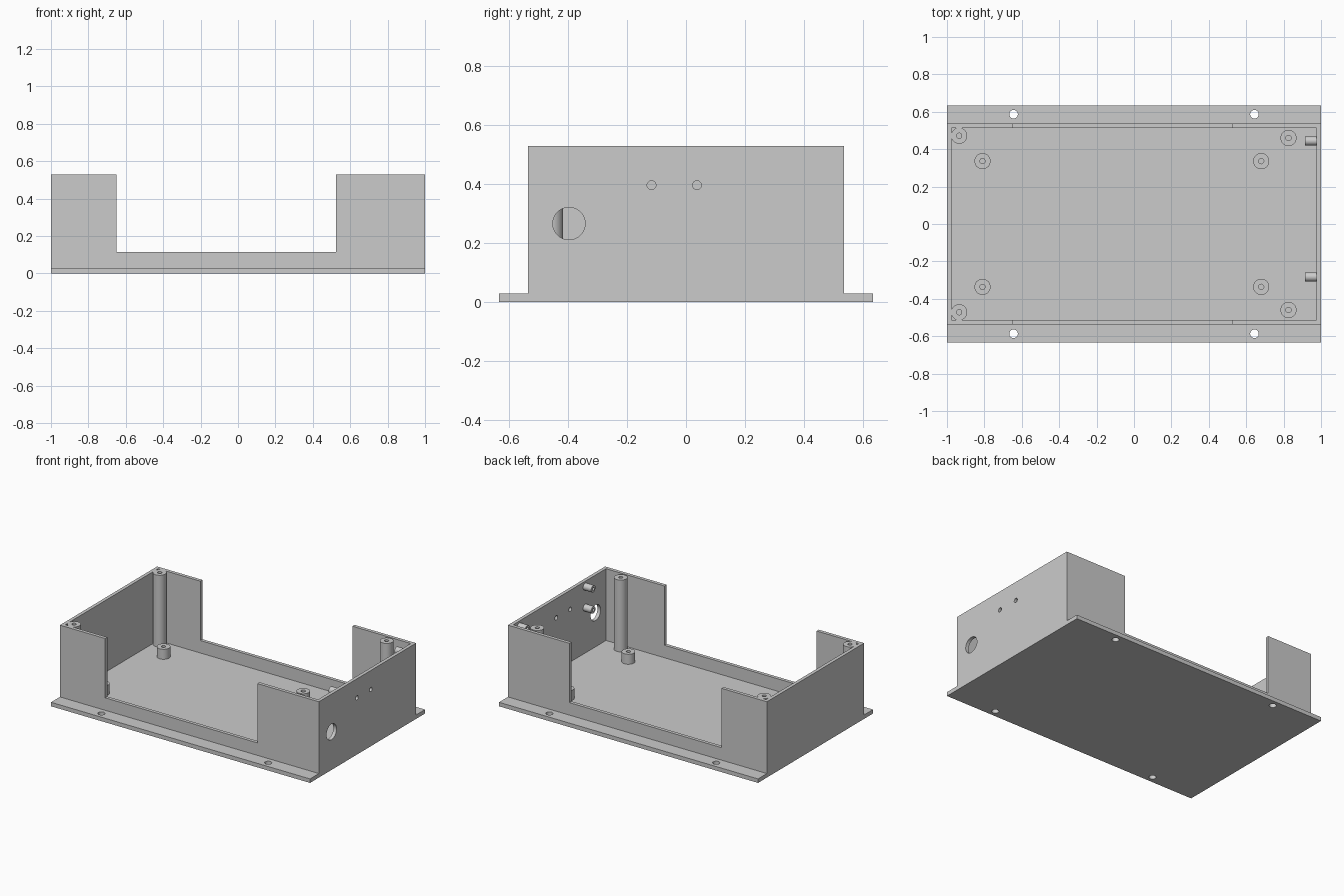
import bpy
import bmesh
import math
from mathutils import Matrix, Vector

cube = bpy.data.objects.get("Cube")
if cube:
    bpy.data.objects.remove(cube, do_unlink=True)

# Main dimensions
HALF_X, FLANGE_Y, WALL_Y = 1.0, 0.634, 0.536
INNER_X, INNER_Y = 0.976, 0.512
FLOOR, RIM, LIP = 0.028, 0.529, 0.115
POST_R, BORE_R = 0.043, 0.014

grey = bpy.data.materials.new("plain grey")
grey.use_nodes = True
grey.diffuse_color = (0.6, 0.6, 0.6, 1)
grey.node_tree.nodes["Principled BSDF"].inputs["Base Color"].default_value = (0.6, 0.6, 0.6, 1)


def make_object(name, bm):
    bmesh.ops.recalc_face_normals(bm, faces=bm.faces)
    mesh = bpy.data.meshes.new(name)
    bm.to_mesh(mesh)
    bm.free()
    mesh.materials.append(grey)
    obj = bpy.data.objects.new(name, mesh)
    bpy.context.collection.objects.link(obj)
    return obj


def add_box(bm, low, high):
    low, high = Vector(low), Vector(high)
    matrix = Matrix.Translation((low + high) / 2) @ Matrix.Diagonal((*(high - low), 1))
    bmesh.ops.create_cube(bm, size=1, matrix=matrix)


def add_rod(bm, start, end, radius):
    start, end = Vector(start), Vector(end)
    axis = end - start
    turn = axis.to_track_quat('Z', 'Y').to_matrix().to_4x4()
    bmesh.ops.create_cone(bm, cap_ends=True, segments=32, radius1=radius, radius2=radius,
                          depth=axis.length, matrix=Matrix.Translation((start + end) / 2) @ turn)


def combine(obj, bm, operation):
    """Apply a boolean with the shapes in bm, then discard them."""
    tool = make_object("cutter", bm)
    tool.hide_render = True
    mod = obj.modifiers.new("boolean", 'BOOLEAN')
    mod.operation, mod.solver, mod.object = operation, 'EXACT', tool
    bpy.context.view_layer.objects.active = obj
    bpy.ops.object.modifier_apply(modifier=mod.name)
    bpy.data.objects.remove(tool, do_unlink=True)


def smooth(obj):
    bpy.ops.object.select_all(action='DESELECT')
    obj.select_set(True)
    bpy.context.view_layer.objects.active = obj
    bpy.ops.object.shade_smooth_by_angle(angle=math.radians(30))


def tube(name, start, end, radius, bore, depth):
    """Round post with a blind screw hole in its far end."""
    start, end = Vector(start), Vector(end)
    step = (end - start).normalized()
    bm = bmesh.new()
    add_rod(bm, start, end, radius)
    obj = make_object(name, bm)
    hole = bmesh.new()
    add_rod(hole, end - step * depth, end + step * 0.02, bore)
    combine(obj, hole, 'DIFFERENCE')
    smooth(obj)


# Enclosure: flanged block swept along x
bm = bmesh.new()
half = [(FLANGE_Y, 0), (FLANGE_Y, FLOOR), (WALL_Y, FLOOR), (WALL_Y, RIM)]
outline = half + [(-y, z) for y, z in reversed(half)]
face = bm.faces.new([bm.verts.new((-HALF_X, y, z)) for y, z in outline])
sweep = bmesh.ops.extrude_face_region(bm, geom=[face])
bmesh.ops.translate(bm, vec=(2 * HALF_X, 0, 0),
                    verts=[v for v in sweep["geom"] if isinstance(v, bmesh.types.BMVert)])
body = make_object("enclosure_body", bm)

# Hollow interior, then the wide notch through both long walls
bm = bmesh.new()
add_box(bm, (-INNER_X, -INNER_Y, FLOOR), (INNER_X, INNER_Y, 0.7))
combine(body, bm, 'DIFFERENCE')
bm = bmesh.new()
add_box(bm, (-0.65, -0.8, LIP), (0.525, 0.8, 0.7))
combine(body, bm, 'DIFFERENCE')

# Corner posts merged into the walls
bm = bmesh.new()
for side in (-1, 1):
    add_rod(bm, (-0.935, side * 0.472, 0.015), (-0.935, side * 0.472, RIM), POST_R)
combine(body, bm, 'UNION')

# Corner post bores, flange holes and end wall openings
bm = bmesh.new()
for side in (-1, 1):
    add_rod(bm, (-0.935, side * 0.472, 0.38), (-0.935, side * 0.472, 0.6), BORE_R)
    for x in (-0.644, 0.644):
        add_rod(bm, (x, side * 0.587, -0.1), (x, side * 0.587, 0.1), 0.023)
for y, z, radius in ((-0.397, 0.266, 0.055), (-0.117, 0.396, 0.015), (0.037, 0.396, 0.015)):
    add_rod(bm, (0.95, y, z), (1.1, y, z), radius)
combine(body, bm, 'DIFFERENCE')
smooth(body)

# Free-standing lid posts and short board standoffs
for side, label in ((-1, "front"), (1, "back")):
    tube(f"{label}_lid_post", (0.826, side * 0.46, 0.015), (0.826, side * 0.46, RIM),
         POST_R, BORE_R, 0.15)
    for x, end in ((-0.81, "right"), (0.68, "left")):
        tube(f"{label}_{end}_standoff", (x, side * 0.336, 0.015), (x, side * 0.336, 0.098),
             POST_R, BORE_R, 0.07)

# Pegs on the inside of the drilled end wall
for y, label in ((-0.283, "front"), (0.444, "back")):
    for z, level in ((0.345, "lower"), (0.492, "upper")):
        tube(f"{label}_{level}_wall_peg", (0.985, y, z), (0.914, y, z), 0.024, 0.011, 0.05)
